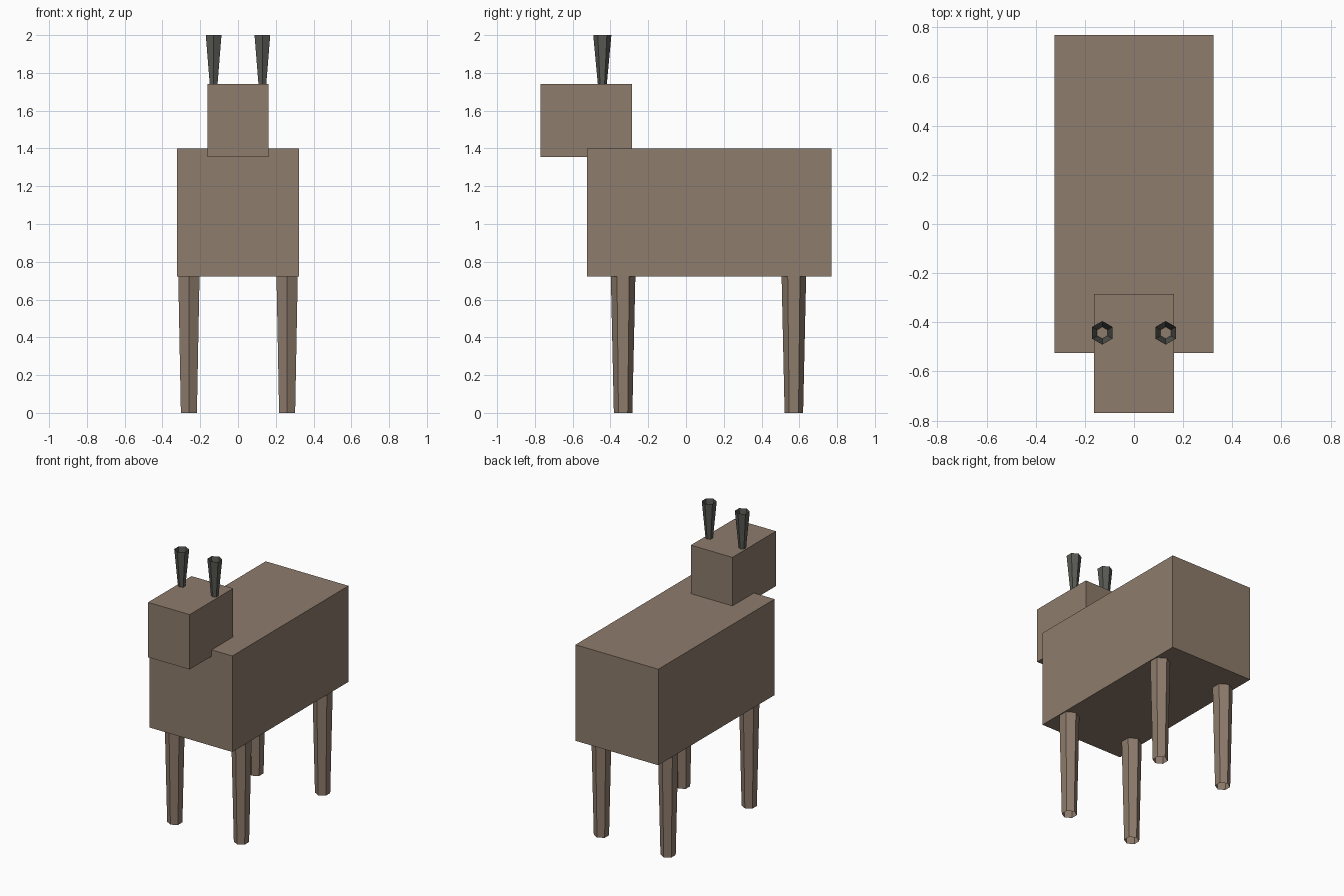
import bpy

if "Cube" in bpy.data.objects:
    bpy.data.objects.remove(bpy.data.objects["Cube"])


def material(name, color):
    m = bpy.data.materials.new(name)
    m.diffuse_color = (*color, 1)
    m.use_nodes = True
    m.node_tree.nodes["Principled BSDF"].inputs["Base Color"].default_value = m.diffuse_color
    return m


hide = material("brown_hide", (0.27, 0.2, 0.15))
horn_grey = material("dark_horn", (0.1, 0.1, 0.09))


def box(name, lo, hi, mat):
    bpy.ops.mesh.primitive_cube_add(
        size=1, location=[(a + b) / 2 for a, b in zip(lo, hi)])
    ob = bpy.context.object
    ob.name = name
    ob.scale = [b - a for a, b in zip(lo, hi)]
    ob.data.materials.append(mat)


def hex_tube(name, x, y, z0, z1, r0, r1, mat):
    # open-ended tapered six-sided tube, corners along y
    bpy.ops.mesh.primitive_cone_add(
        vertices=6, radius1=r0, radius2=r1, depth=z1 - z0,
        end_fill_type='NOTHING', location=(x, y, (z0 + z1) / 2))
    ob = bpy.context.object
    ob.name = name
    ob.data.materials.append(mat)


# Torso and head
box("body", (-0.323, -0.525, 0.723), (0.323, 0.77, 1.4), hide)
box("head", (-0.162, -0.77, 1.355), (0.162, -0.286, 1.742), hide)

# Mirrored legs and flared horns
for side, s in (("left", -1), ("right", 1)):
    for end, y in (("front", -0.333), ("back", 0.571)):
        hex_tube(f"{end}_leg_{side}", s * 0.26, y, 0, 0.723, 0.049, 0.065, hide)
    hex_tube(f"horn_{side}", s * 0.129, -0.443, 1.742, 2.0, 0.024, 0.048, horn_grey)
